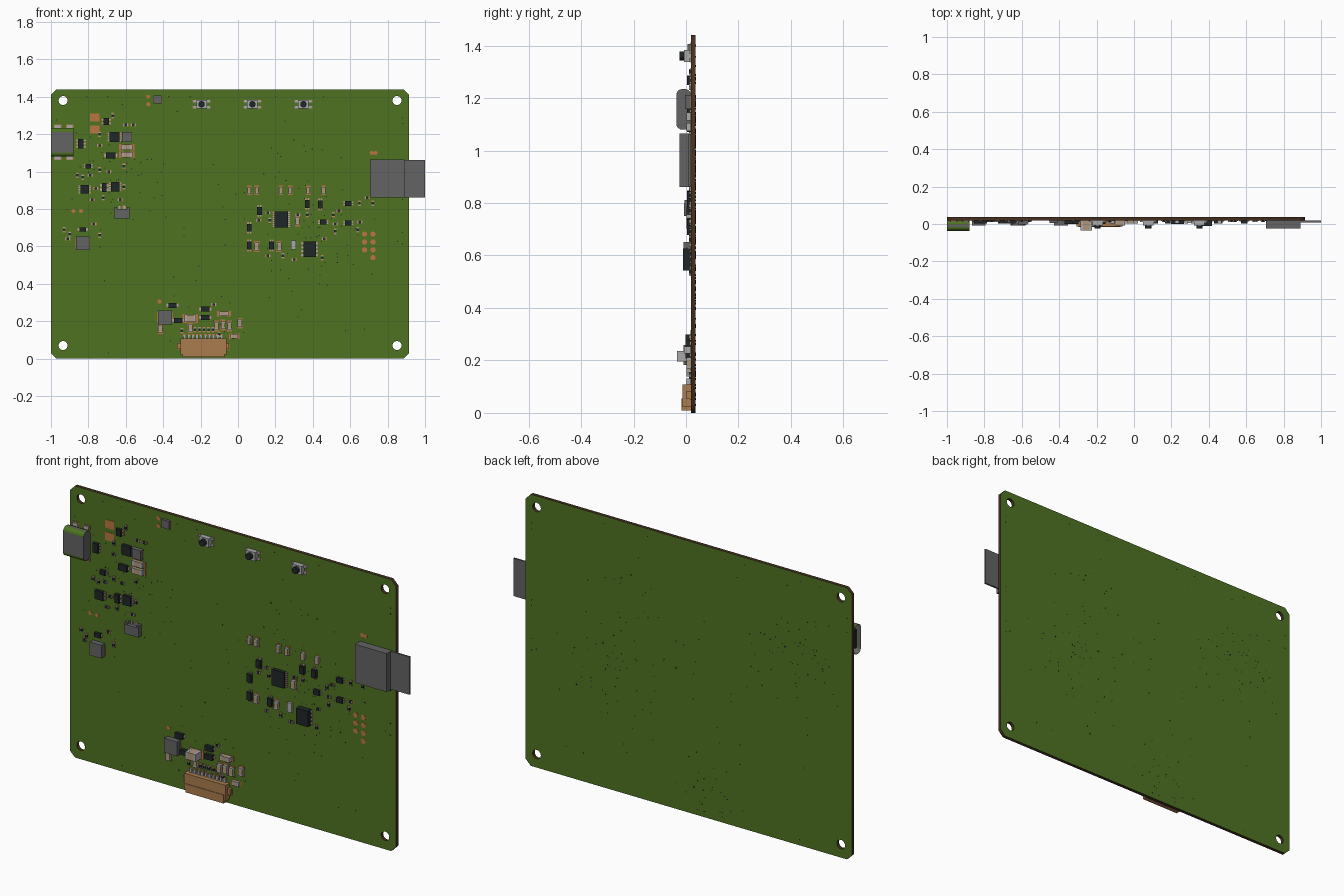
import bpy
import bmesh
import math
import random
from mathutils import Matrix

cube = bpy.data.objects.get("Cube")
if cube:
    bpy.data.objects.remove(cube, do_unlink=True)

FRONT, BACK = .019, .037
rng = random.Random(4)


def material(name, *rgb):
    mat = bpy.data.materials.new(name)
    mat.use_nodes = True
    mat.diffuse_color = (*rgb, 1)
    mat.node_tree.nodes["Principled BSDF"].inputs["Base Color"].default_value = (*rgb, 1)
    return mat


GREEN, BROWN, COPPER, BLACK, SHELL, METAL, TAN, BEIGE = range(8)
MATERIALS = [
    material("solder mask green", .078, .17, .016),
    material("board edge brown", .06, .03, .015),
    material("copper", .48, .18, .05),
    material("chip black", .014, .019, .02),
    material("shell grey", .13, .127, .127),
    material("bright metal", .4, .4, .41),
    material("connector tan", .4, .2, .075),
    material("capacitor beige", .42, .3, .2),
]


def finish(name, bm):
    mesh = bpy.data.meshes.new(name)
    bm.to_mesh(mesh)
    bm.free()
    for mat in MATERIALS:
        mesh.materials.append(mat)
    obj = bpy.data.objects.new(name, mesh)
    bpy.context.collection.objects.link(obj)
    return obj


def add_box(bm, x, z, w, h, depth, mat, base=0):
    """Box standing out of the front of the board by depth."""
    place = Matrix.Translation((x, FRONT - base - depth / 2, z)) @ Matrix.Diagonal((w, depth, h, 1))
    verts = bmesh.ops.create_cube(bm, size=1, matrix=place)["verts"]
    for face in {f for v in verts for f in v.link_faces}:
        face.material_index = mat
    return verts


def add_disc(bm, x, y, z, radius, depth, mat, sides=8):
    place = Matrix.Translation((x, y, z)) @ Matrix.Rotation(math.pi / 2, 4, "X")
    verts = bmesh.ops.create_cone(bm, cap_ends=True, segments=sides, radius1=radius,
                                  radius2=radius, depth=depth, matrix=place)["verts"]
    for face in {f for v in verts for f in v.link_faces}:
        face.material_index = mat


def block(name, x, z, w, h, depth, mat, base=0):
    bm = bmesh.new()
    add_box(bm, x, z, w, h, depth, mat, base)
    return finish(name, bm)


def two_ended(name, x, z, length, width, depth, mat, upright):
    """Body with metal end caps on copper pads."""
    bm = bmesh.new()

    def piece(offset, along, across, tall, colour):
        if upright:
            add_box(bm, x, z + offset, across, along, tall, colour)
        else:
            add_box(bm, x + offset, z, along, across, tall, colour)
    piece(0, length * .56, width * .96, depth, mat)
    for side in (-1, 1):
        piece(side * length * .36, length * .2, width, depth, METAL)
        piece(side * length * .45, length * .34, width * 1.15, .002, COPPER)
    return finish(name, bm)


def resistor(x, z, upright=False):
    return two_ended("resistor", x, z, .024, .013, .008, BLACK, upright)


def capacitor(x, z, upright=True, length=.046, width=.024, depth=.017):
    return two_ended("capacitor", x, z, length, width, depth, BEIGE, upright)


def chip(name, x, z, w, h, depth=.016, legs=3, upright=True):
    """Black package with metal legs on two opposite sides."""
    bm = bmesh.new()
    add_box(bm, x, z, w, h, depth, BLACK)
    span, reach = (h, w) if upright else (w, h)
    for i in range(legs):
        along = span * ((i + .5) / legs - .5)
        for side in (-1, 1):
            across = side * (reach / 2 + .004)
            dx, dz = (across, along) if upright else (along, across)
            size = (.01, span / legs / 2) if upright else (span / legs / 2, .01)
            add_box(bm, x + dx, z + dz, *size, .006, METAL)
            add_box(bm, x + dx, z + dz, size[0] * 1.4, size[1] * 1.4, .002, COPPER)
    return finish(name, bm)


# Board: outline with cut corners and four mounting holes
outline = bpy.data.curves.new("board", "CURVE")
outline.dimensions = "2D"
outline.fill_mode = "BOTH"
outline.extrude = (BACK - FRONT) / 2
L, R, T, C = -1, .915, 1.44, .03
loops = [[(L + C, 0), (R - C, 0), (R, C), (R, T - C), (R - C, T), (L + C, T), (L, T - C), (L, C)]]
for hx in (-.935, .85):
    for hz in (.07, 1.38):
        loops.append([(hx + .024 * math.cos(a * math.pi / 12), hz + .024 * math.sin(a * math.pi / 12))
                      for a in range(24)])
for loop in loops:
    spline = outline.splines.new("POLY")
    spline.points.add(len(loop) - 1)
    for point, (px, pz) in zip(spline.points, loop):
        point.co = (px, pz, 0, 1)
    spline.use_cyclic_u = True
board = bpy.data.objects.new("board", outline)
bpy.context.collection.objects.link(board)
bpy.context.view_layer.objects.active = board
board.select_set(True)
bpy.ops.object.convert(target="MESH")
board = bpy.context.view_layer.objects.active
board.data.transform(Matrix.Translation((0, (FRONT + BACK) / 2, 0)) @ Matrix.Rotation(math.pi / 2, 4, "X"))
board.data.materials.clear()
for mat in MATERIALS:
    board.data.materials.append(mat)
for face in board.data.polygons:
    face.material_index = GREEN if abs(face.normal.y) > .5 else BROWN

# Vias: tiny dark dots through the board, gathered around the circuits
bm = bmesh.new()
for cx, cz, spread, count in ((-.7, 1, .16, 60), (.35, .72, .2, 70), (-.15, .2, .1, 25), (0, .7, .5, 40)):
    for i in range(count):
        vx = max(-.97, min(.88, rng.gauss(cx, spread)))
        vz = max(.03, min(1.4, rng.gauss(cz, spread)))
        add_disc(bm, vx, (FRONT + BACK) / 2, vz, .0035, BACK - FRONT + .001, BLACK, 6)
finish("vias", bm)

# Side socket: rounded shell with a hollow mouth and a tongue
bm = bmesh.new()
add_box(bm, -.94, 1.157, .12, .154, .056, SHELL)
edges = [e for e in bm.edges if abs(e.verts[0].co.x - e.verts[1].co.x) > .1]
bmesh.ops.bevel(bm, geom=edges, offset=.022, segments=5, affect="EDGES", profile=.5)
mouth = min(bm.faces, key=lambda f: f.calc_center_median().x)
bmesh.ops.inset_individual(bm, faces=[mouth], thickness=.007)
for vert in mouth.verts:
    vert.co.x += .09
add_box(bm, -.95, 1.157, .08, .1, .012, BLACK, base=.022)
for side in (-1, 1):
    for tx in (-.965, -.9):
        add_box(bm, tx, 1.157 + side * .082, .03, .018, .008, METAL)
        add_box(bm, tx, 1.157 + side * .085, .04, .022, .002, COPPER)
finish("side_socket", bm)

# Card slot and the card in it
block("card_slot", .797, .963, .185, .204, .043, SHELL, base=.001)
block("memory_card", .88, .963, .24, .2, .01, SHELL)

# Ribbon connector on the lower edge
bm = bmesh.new()
add_box(bm, -.185, .065, .245, .085, .033, TAN)
add_box(bm, -.185, .032, .225, .045, .036, TAN)
add_box(bm, -.185, .068, .275, .032, .018, TAN)
for side in (-1, 1):
    add_box(bm, -.185 + side * .13, .065, .02, .03, .004, COPPER)
for i in range(10):
    add_box(bm, -.285 + i * .022, .116, .014, .022, .01, METAL)
    add_box(bm, -.285 + i * .022, .125, .016, .014, .002, COPPER)
finish("ribbon_connector", bm)

# Push buttons
for bx in (-.195, .077, .35):
    bm = bmesh.new()
    add_box(bm, bx, 1.36, .056, .046, .026, METAL)
    for side in (-1, 1):
        for dz in (-.016, .016):
            add_box(bm, bx + side * .036, 1.36 + dz, .016, .013, .008, METAL)
            add_box(bm, bx + side * .04, 1.36 + dz, .016, .015, .002, COPPER)
    add_disc(bm, bx, FRONT - .032, 1.36, .017, .022, BLACK, 20)
    button = finish("push_button", bm)
    bpy.ops.object.select_all(action="DESELECT")
    button.select_set(True)
    bpy.context.view_layer.objects.active = button
    bpy.ops.object.shade_smooth_by_angle()

# Power circuit on the right-hand side
chip("input_chip", -.84, 1.15, .03, .05)
chip("charger", -.66, 1.185, .052, .052, legs=5)
chip("switch", -.705, 1.268, .028, .036, legs=2)
chip("diode", -.68, 1.087, .05, .032, legs=1)
chip("sensor", -.8, 1.03, .03, .024, legs=2)
chip("regulator", -.82, .905, .046, .046, legs=5)
chip("transistor", -.715, .915, .026, .046, legs=2)
chip("converter", -.657, .92, .046, .05, legs=4)
chip("small_diode", -.83, .69, .036, .022, legs=1)
for name, x, z, size, depth in (("coil", -.595, 1.185, .052, .022), ("large_coil", -.83, .617, .07, .028),
                                ("crystal", -.43, 1.385, .044, .014), ("lower_coil", -.39, .22, .076, .028)):
    block(name, x, z, size, size, depth, SHELL)
    block(name + "_pad", x, z, size * 1.1, size * .7, .002, COPPER)
for z in (1.13, 1.09):
    capacitor(-.595, z, False, .066, .03)
for z in (1.29, 1.225):
    block("bare_pad", -.766, z, .052, .044, .002, COPPER)

# Battery socket
block("battery_socket", -.62, .775, .08, .05, .026, SHELL)
for side in (-1, 1):
    block("battery_socket_arm", -.62 + side * .034, .797, .014, .03, .024, SHELL)
    block("battery_socket_pin", -.62 + side * .014, .807, .01, .02, .008, METAL)

# Display driver above the ribbon connector
for x, z in ((-.35, .285), (-.32, .205), (-.175, .265), (-.175, .22)):
    chip("display_diode", x, z, .044, .026, legs=1, depth=.02)
capacitor(-.255, .215, False, .066, .04, .054)
capacitor(-.075, .24, False, .06, .026, .026)
for x, z in ((-.115, .175), (-.08, .18), (-.045, .175), (.01, .19), (-.415, .16), (-.255, .165)):
    capacitor(x, z)
capacitor(-.02, .12, False)
for i in range(5):
    resistor(-.23 + i * .024, .155, True)

# Controller circuit on the left-hand side
chip("controller", .232, .745, .072, .085, legs=8, depth=.018)
chip("flash_memory", .383, .585, .068, .084, legs=4, depth=.03)
block("oscillator", .296, .608, .026, .05, .014, METAL)
for x, z in ((.06, .7), (.115, .79), (.37, .827), (.44, .825), (.06, .605), (.18, .605)):
    chip("logic_chip", x, z, .026, .042, legs=2, upright=False)
for x, z in ((.455, .73), (.59, .83), (.59, .725)):
    chip("level_chip", x, z, .034, .026, legs=2)
for x in (.06, .1, .23, .28, .375, .457):
    capacitor(x, .9, length=.04, width=.02)
for x, z in ((.1, .6), (.22, .6), (.318, .735)):
    capacitor(x, z)

# Small resistors, laid alternately flat and upright
SMALL = [(-.93, .69), (-.91, .64), (-.74, .66), (-.77, .72), (-.9, .665), (-.79, .98), (-.74, 1.01),
         (-.69, 1), (-.61, 1.03), (-.78, .85), (-.72, .86), (-.63, .85), (-.61, .92), (-.56, 1.25),
         (-.67, 1.3), (-.6, 1.25), (-.74, 1.2), (-.74, 1.14), (-.86, .98), (-.76, .91), (-.83, .97),
         (.16, .78), (.17, .74), (.32, .77), (.51, .77), (.52, .72), (.52, .68), (.54, .79), (.65, .83),
         (.65, .73), (.64, .69), (.69, .86), (.72, .83), (.16, .55), (.24, .55), (.3, .53), (.45, .54),
         (.46, .64), (.37, .77), (.11, .74), (-.3, .15), (-.13, .29), (-.1, .13)]
for i, (x, z) in enumerate(SMALL):
    resistor(x, z, i % 2 == 0)

# Bare copper spots: programming pads and test points
bm = bmesh.new()
for row in range(4):
    for x in (.677, .722):
        if row or x > .7:
            add_disc(bm, x, FRONT, .54 + row * .042, .014, .003, COPPER, 16)
for x, z in ((-.48, 1.4), (-.48, 1.36), (-.88, .79), (-.84, .79), (-.61, .81), (-.42, .305), (.715, 1.1), (.735, 1.1)):
    add_disc(bm, x, FRONT, z, .011, .003, COPPER, 12)
finish("copper_spots", bm)
